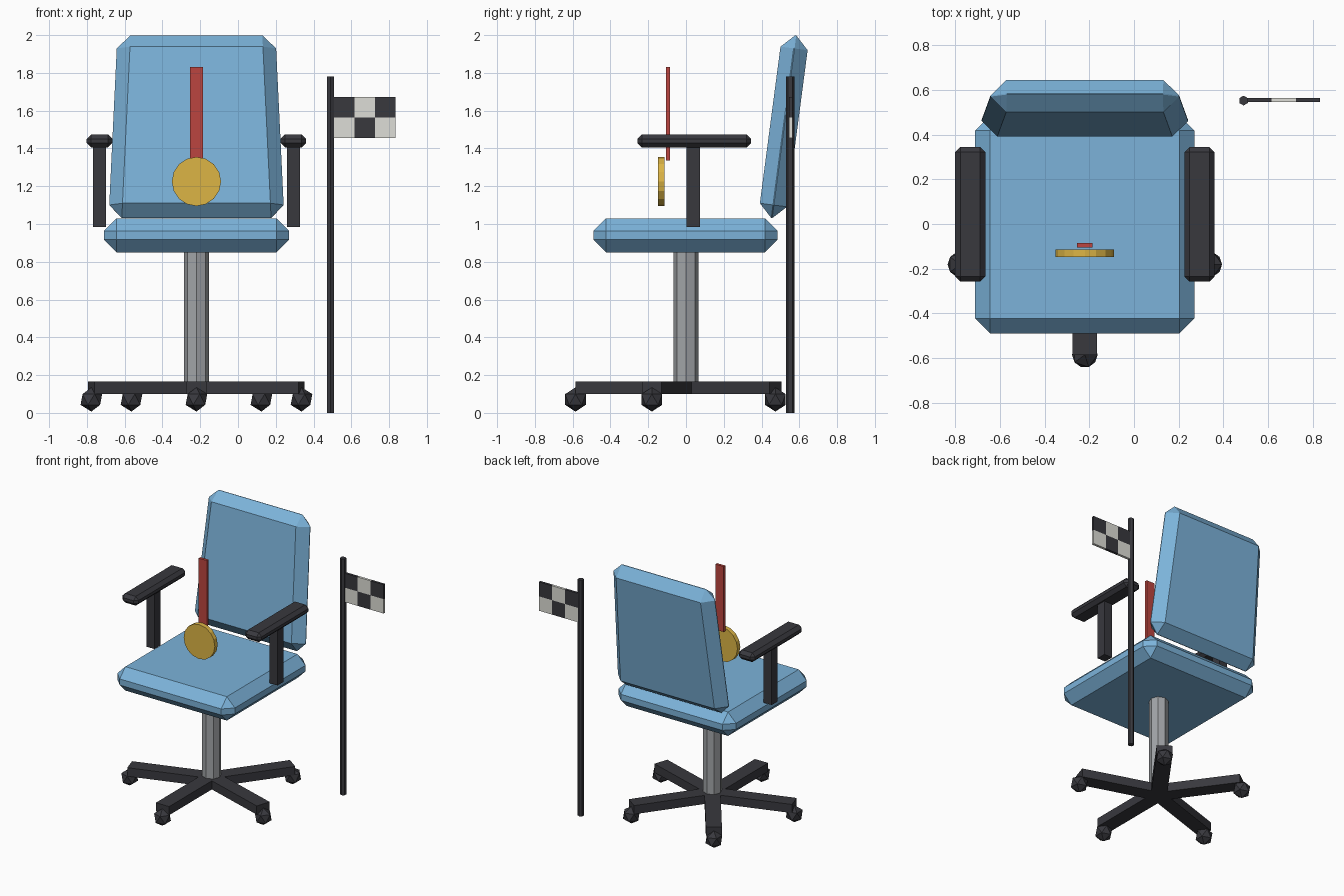
import bpy, bmesh, math
from mathutils import Matrix, Vector

if "Cube" in bpy.data.objects:
    bpy.data.objects.remove(bpy.data.objects["Cube"])

CX = -0.22  # chair centre line


def material(name, rgb):
    m = bpy.data.materials.new(name)
    m.diffuse_color = (*rgb, 1)
    m.use_nodes = True
    m.node_tree.nodes["Principled BSDF"].inputs["Base Color"].default_value = m.diffuse_color
    return m


BLUE = material("blue_fabric", (0.2, 0.45, 0.7))
DARK = material("charcoal", (0.04, 0.04, 0.048))
GREY = material("grey_metal", (0.36, 0.375, 0.39))
RED = material("red_ribbon", (0.5, 0.06, 0.05))
GOLD = material("gold", (0.72, 0.46, 0.06))
WHITE = material("off_white", (0.73, 0.73, 0.68))


def finish(name, bm, mats, matrix=Matrix()):
    bm.transform(matrix)
    bmesh.ops.recalc_face_normals(bm, faces=bm.faces)
    mesh = bpy.data.meshes.new(name)
    bm.to_mesh(mesh)
    bm.free()
    for m in mats:
        mesh.materials.append(m)
    obj = bpy.data.objects.new(name, mesh)
    bpy.context.collection.objects.link(obj)
    return obj


def box(name, lo, hi, mat, bevel=0, taper=1, matrix=Matrix()):
    """Box between two corners; taper scales the width of the top."""
    lo, hi = Vector(lo), Vector(hi)
    mid, size = (lo + hi) / 2, hi - lo
    bm = bmesh.new()
    bmesh.ops.create_cube(bm, size=1)
    for v in bm.verts:
        v.co = Vector([c * s for c, s in zip(v.co, size)])
        if v.co.z > 0:
            v.co.x *= taper
    if bevel:
        bmesh.ops.bevel(bm, geom=bm.edges[:], offset=bevel, segments=1,
                        affect='EDGES')
    return finish(name, bm, [mat], Matrix.Translation(mid) @ matrix)


def cylinder(name, centre, radius, depth, sides, mat, matrix=Matrix()):
    bm = bmesh.new()
    bmesh.ops.create_cone(bm, cap_ends=True, segments=sides, radius1=radius,
                          radius2=radius, depth=depth)
    return finish(name, bm, [mat], Matrix.Translation(centre) @ matrix)


# Seat and tilted, tapered backrest
box("seat", (CX - 0.49, -0.49, 0.85), (CX + 0.49, 0.485, 1.03), BLUE, 0.067)
box("backrest", (CX - 0.465, 0.445, 1.027), (CX + 0.465, 0.59, 2.003), BLUE,
    0.07, 0.9, Matrix.Rotation(math.radians(-7.5), 4, 'X'))

# Column
cylinder("column", (CX, 0, 0.485), 0.066, 0.75, 8, GREY)

# Five base legs, each with a faceted caster
for i in range(5):
    turn = Matrix.Translation((CX, 0, 0)) @ Matrix.Rotation(math.radians(72 * i), 4, 'Z')
    leg = box(f"base_leg_{i}", (-0.055, -0.585, 0.1), (0.055, 0, 0.165), DARK)
    leg.data.transform(turn)
    bm = bmesh.new()
    bmesh.ops.create_icosphere(bm, subdivisions=1, radius=0.064)
    spot = turn @ Vector((0, -0.585, 0.071))
    finish(f"caster_{i}", bm, [DARK], Matrix.Translation(spot))

# Armrests
for side, label in ((-1, "left"), (1, "right")):
    x = CX + side * 0.513
    box(f"{label}_arm_post", (x - 0.034, 0.003, 0.985), (x + 0.034, 0.075, 1.42), DARK)
    box(f"{label}_arm_pad", (x - 0.068, -0.258, 1.405), (x + 0.068, 0.345, 1.475),
        DARK, 0.024)

# Medal disc and ribbon
cylinder("medal", (CX, -0.13, 1.225), 0.13, 0.034, 16, GOLD,
         Matrix.Rotation(math.pi / 2, 4, 'X'))
box("ribbon", (CX - 0.034, -0.105, 1.337), (CX + 0.034, -0.085, 1.83), RED)

# Flag pole and checkered flag
cylinder("flag_pole", (0.49, 0.552, 0.89), 0.022, 1.78, 6, DARK)
cell = 0.1085
for row in range(2):
    for col in range(3):
        x, z = 0.507 + col * cell, 1.455 + row * cell
        box(f"flag_check_{row}_{col}", (x, 0.545, z), (x + cell, 0.564, z + cell),
            DARK if (row + col) % 2 else WHITE)
